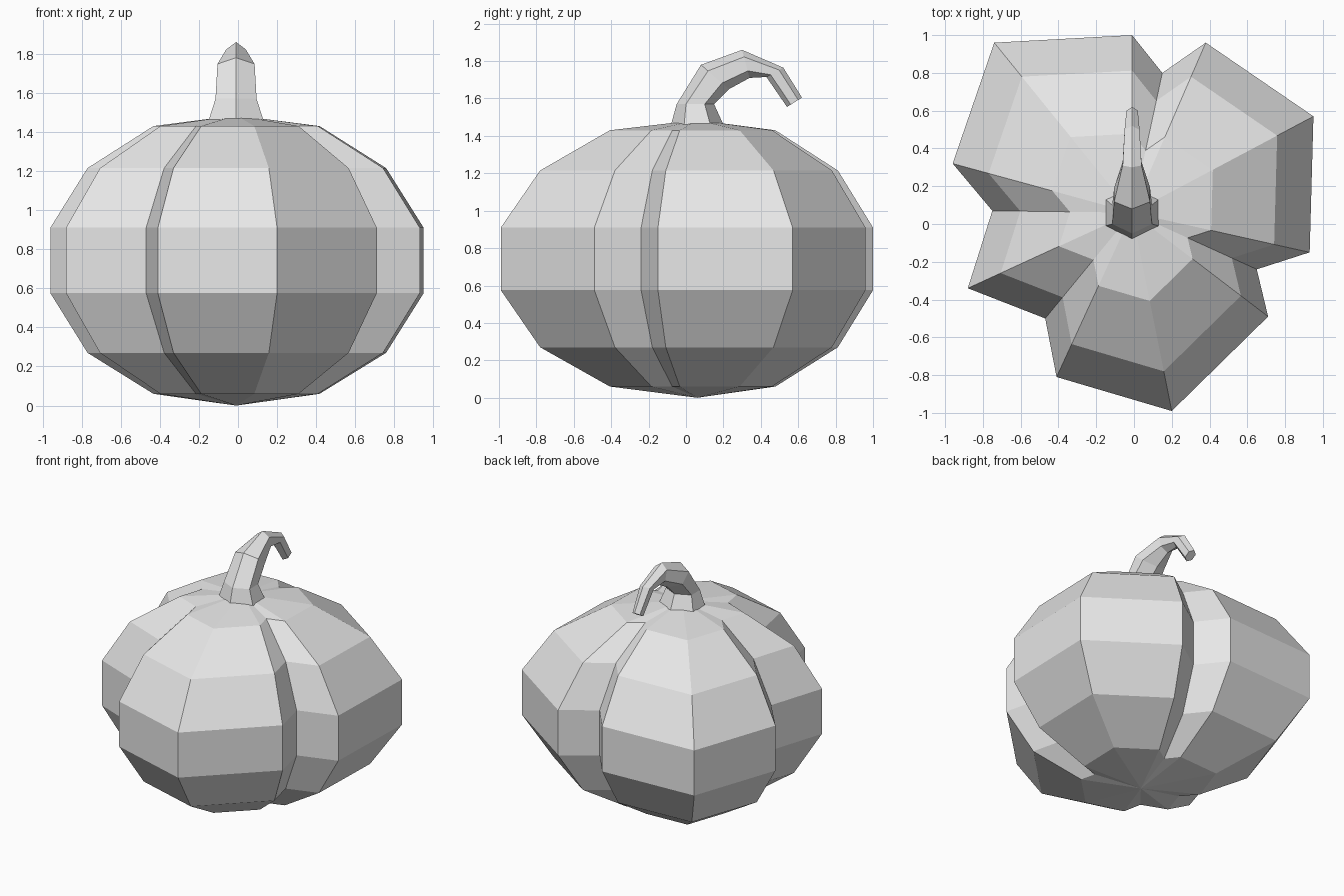
import bpy
import bmesh
from mathutils import Vector

default_cube = bpy.data.objects.get("Cube")
if default_cube:
    bpy.data.objects.remove(default_cube, do_unlink=True)


def make_material(name, colour):
    material = bpy.data.materials.new(name)
    material.use_nodes = True
    material.diffuse_color = colour
    shader = next(n for n in material.node_tree.nodes if n.type == "BSDF_PRINCIPLED")
    shader.inputs["Base Color"].default_value = colour
    return material


def finish_object(name, bm, material):
    """Turn a bmesh into a flat-shaded scene object."""
    bmesh.ops.recalc_face_normals(bm, faces=bm.faces)
    mesh = bpy.data.meshes.new(name)
    bm.to_mesh(mesh)
    bm.free()
    mesh.materials.append(material)
    obj = bpy.data.objects.new(name, mesh)
    bpy.context.scene.collection.objects.link(obj)
    return obj


def bridge_rings(bm, rings):
    """Join neighbouring rings of vertices with quads."""
    for lower, upper in zip(rings, rings[1:]):
        count = len(lower)
        for i in range(count):
            j = (i + 1) % count
            bm.faces.new((lower[i], lower[j], upper[j], upper[i]))


def cap_with_pole(bm, ring, pole_position):
    """Close a ring with a fan of triangles to one point."""
    pole = bm.verts.new(pole_position)
    for i, vertex in enumerate(ring):
        bm.faces.new((vertex, ring[(i + 1) % len(ring)], pole))


grey = make_material("plain grey", (0.8, 0.8, 0.8, 1.0))

# Pumpkin body: an irregular lobed outline scaled along a rounded profile
centre = Vector((-0.01, 0.06))
lobed_outline = [
    (0.20, -0.99), (0.71, -0.49), (0.65, -0.24), (0.93, -0.15),
    (0.95, 0.57), (0.38, 0.96), (0.15, 0.80), (-0.01, 1.0),
    (-0.74, 0.96), (-0.96, 0.32), (-0.75, 0.07), (-0.88, -0.34),
    (-0.47, -0.50), (-0.41, -0.81),
]
body_profile = [  # outline scale, height
    (0.445, 0.06), (0.8, 0.27), (1, 0.575),
    (1, 0.91), (0.8, 1.215), (0.445, 1.43),
]
bm = bmesh.new()
body_rings = []
for scale, height in body_profile:
    points = [centre + (Vector(p) - centre) * scale for p in lobed_outline]
    body_rings.append([bm.verts.new((p.x, p.y, height)) for p in points])
bridge_rings(bm, body_rings)
cap_with_pole(bm, body_rings[0], (*centre, 0))
cap_with_pole(bm, body_rings[-1], (*centre, 1.485))
finish_object("pumpkin_body", bm, grey)

# Stem: six-sided tapering tube that hooks over towards the back
stem_sections = [  # outer (y, z), inner (y, z), half width
    ((-0.08, 1.46), (0.20, 1.46), 0.14),
    ((-0.05, 1.57), (0.15, 1.57), 0.105),
    ((0.08, 1.78), (0.23, 1.65), 0.095),
    ((0.30, 1.86), (0.34, 1.71), 0.05),
    ((0.52, 1.765), (0.43, 1.715), 0.04),
    ((0.62, 1.605), (0.54, 1.555), 0.03),
]
bm = bmesh.new()
stem_rings = []
for outer, inner, half_width in stem_sections:
    outer, inner = Vector(outer), Vector(inner)
    ring = []
    for side, along in ((0, 0), (1, 0.25), (1, 0.75), (0, 1), (-1, 0.75), (-1, 0.25)):
        p = outer.lerp(inner, along)
        ring.append(bm.verts.new((centre.x + side * half_width, p.x, p.y)))
    stem_rings.append(ring)
bridge_rings(bm, stem_rings)
bm.faces.new(stem_rings[0])
bm.faces.new(stem_rings[-1])
finish_object("stem", bm, grey)
